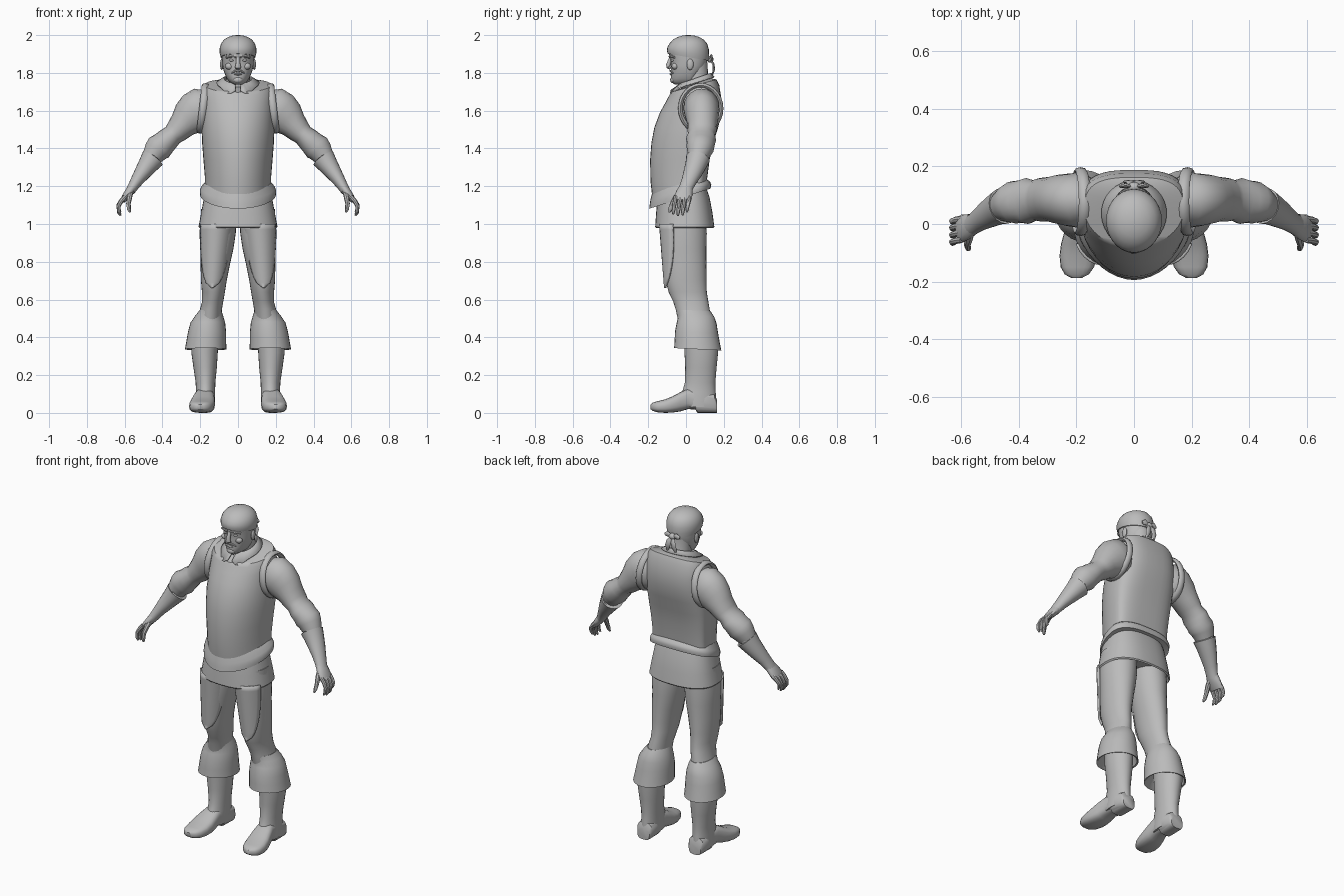
import bpy, bmesh, math
from mathutils import Vector

grey = bpy.data.materials.new("plain grey")
grey.diffuse_color = (0.5, 0.5, 0.5, 1)


def finish(name, bm, mirror=False, solid=0):
    bmesh.ops.recalc_face_normals(bm, faces=bm.faces)
    me = bpy.data.meshes.new(name)
    bm.to_mesh(me)
    bm.free()
    me.materials.append(grey)
    ob = bpy.data.objects.new(name, me)
    bpy.context.collection.objects.link(ob)
    if solid:
        ob.modifiers.new("thickness", 'SOLIDIFY').thickness = solid
    if mirror:
        ob.modifiers.new("mirror", 'MIRROR').use_mirror_merge = False
    return ob


def loft(name, rings, mirror=False, caps=True, loop=False, wrap=True, solid=0):
    """Skin a list of point rings; loop joins the last ring to the first."""
    bm = bmesh.new()
    vs = [[bm.verts.new(p) for p in r] for r in rings]
    n = len(rings[0])
    pairs = list(zip(vs, vs[1:])) + ([(vs[-1], vs[0])] if loop else [])
    for a, b in pairs:
        for i in range(n if wrap else n - 1):
            j = (i + 1) % n
            bm.faces.new((a[i], a[j], b[j], b[i]))
    if caps and wrap and not loop:
        bm.faces.new(vs[0])
        bm.faces.new(vs[-1])
    return finish(name, bm, mirror, solid)


def power(v, p):
    return math.copysign(abs(v) ** p, v)


def ring(z, cx, rx, yf, yb, yc=None, pf=1, pb=1, tilt=0, n=28):
    """Level ring with separate front and back depth, tilted along y."""
    yc = (yf + yb) / 2 if yc is None else yc
    out = []
    for i in range(n):
        t = 2 * math.pi * i / n
        c, s = math.cos(t), math.sin(t)
        p, d = (pb, yb - yc) if s > 0 else (pf, yc - yf)
        y = yc + d * power(s, p)
        out.append(Vector((cx + rx * power(c, p), y, z + tilt * y)))
    return out


def tube(name, stations, ref=(0, 1, 0), mirror=True, loop=False, n=16):
    """Skin along a path of (x, y, z, radius along ref, other radius)."""
    pts = [Vector(s[:3]) for s in stations]
    m, rings = len(pts), []
    for i, s in enumerate(stations):
        a = pts[(i - 1) % m] if loop else pts[max(i - 1, 0)]
        b = pts[(i + 1) % m] if loop else pts[min(i + 1, m - 1)]
        t = (b - a).normalized()
        u = Vector(ref)
        u = (u - t * u.dot(t)).normalized()
        v = t.cross(u)
        rings.append([pts[i] + u * s[3] * math.cos(k * math.tau / n)
                      + v * s[4] * math.sin(k * math.tau / n) for k in range(n)])
    return loft(name, rings, mirror, loop=loop)


def ball(name, loc, size, mirror=False):
    bm = bmesh.new()
    bmesh.ops.create_uvsphere(bm, u_segments=12, v_segments=8, radius=1)
    for v in bm.verts:
        v.co = Vector(loc) + v.co * Vector(size)
    return finish(name, bm, mirror)


# Breastplate: rounded front with a slight keel, flat back
T = [(1.20, .176, -.180, .110, .25), (1.25, .176, -.188, .115, .12),
     (1.34, .183, -.190, .125, 0), (1.43, .190, -.183, .145, 0),
     (1.51, .192, -.168, .170, 0), (1.59, .190, -.138, .188, 0),
     (1.65, .187, -.108, .188, .05), (1.70, .184, -.088, .176, .2),
     (1.72, .172, -.080, .162, .28), (1.726, .105, -.082, .130, .35)]
loft("breastplate", [ring(z, 0, rx, f, b, .05, 1, .68, t, 40) for z, rx, f, b, t in T])

# Flared lower edge of the breastplate, lower at the front
F = [(1.215, .174, -.176, .108, .22), (1.185, .196, -.188, .128, .30),
     (1.165, .202, -.192, .134, .32), (1.145, .200, -.195, .130, .33),
     (1.150, .175, -.165, .110, .33)]
loft("waist_flange", [ring(z, 0, rx, f, b, .02, 1.08, .75, t, 40) for z, rx, f, b, t in F])

# Tunic skirt
S = [(1.20, .165, -.14, .105), (1.14, .180, -.150, .125), (1.06, .195, -.158, .140),
     (.985, .209, -.163, .150), (.978, .203, -.157, .144), (1.02, .185, -.135, .12)]
loft("tunic_skirt", [ring(z, 0, rx, f, b, 0, .85, .8, 0, 36) for z, rx, f, b in S])

# Raised rim round each armhole
rim = []
for k in range(28):
    a = math.tau * k / 28
    rim.append((.186 - .014 * math.sin(a), .078 + .108 * math.cos(a),
                1.612 + .122 * math.sin(a), .02, .012))
tube("armhole_rim", rim, (1, 0, 0), loop=True, n=8)

# Sleeves with gathered folds
tube("sleeve", [(.14, .08, 1.63, .07, .08), (.185, .082, 1.615, .096, .112),
                (.225, .084, 1.59, .092, .112), (.260, .086, 1.56, .086, .098),
                (.293, .086, 1.525, .078, .076), (.325, .084, 1.49, .076, .064),
                (.345, .082, 1.472, .070, .056), (.372, .080, 1.448, .080, .062),
                (.395, .078, 1.425, .074, .066), (.418, .075, 1.405, .074, .073),
                (.435, .070, 1.385, .066, .066), (.462, .06, 1.345, .05, .05)], n=20)

# Gauntlet with flared open cuff
tube("gauntlet", [(.475, .056, 1.325, .05, .046), (.449, .064, 1.352, .058, .056),
                  (.452, .063, 1.347, .064, .063), (.475, .053, 1.315, .057, .054),
                  (.505, .036, 1.273, .050, .044), (.535, .017, 1.230, .041, .034),
                  (.556, .002, 1.197, .037, .028), (.57, -.006, 1.175, .038, .025)], n=18)

# Hand: palm, four curled fingers and thumb
tube("palm", [(.553, .002, 1.20, .034, .026), (.575, -.008, 1.17, .043, .024),
              (.596, -.015, 1.143, .048, .020), (.61, -.018, 1.122, .044, .013)], n=14)
for i, (y, drop) in enumerate([(-.055, 0), (-.030, .008), (-.005, .004), (.018, -.012)]):
    tube(f"finger_{i + 1}", [(.598, y, 1.145, .011, .012), (.618, y - .003, 1.122, .0115, .012),
                             (.633, y - .008, 1.095 - drop * .5, .0105, .0105),
                             (.631, y - .012, 1.068 - drop, .0095, .009),
                             (.622, y - .013, 1.052 - drop, .005, .005)], n=8)
tube("thumb", [(.567, -.022, 1.175, .016, .015), (.574, -.052, 1.143, .015, .014),
               (.580, -.073, 1.108, .012, .012), (.577, -.084, 1.077, .011, .010),
               (.572, -.088, 1.062, .005, .005)], n=8)

# Trouser legs
L = [(1.08, .100, .095, -.12, .10), (.95, .108, .096, -.125, .110),
     (.87, .112, .088, -.12, .108), (.78, .121, .077, -.115, .108),
     (.70, .128, .068, -.108, .108), (.64, .130, .061, -.092, .110),
     (.59, .134, .056, -.068, .118), (.55, .143, .058, -.055, .125),
     (.48, .150, .06, -.04, .135)]
loft("trouser_leg", [ring(z, cx, rx, f, b) for z, cx, rx, f, b in L], True)

# Tongue-shaped thigh guards
rows = []
for k in range(13):
    v = k / 12
    w = 1.05 * math.sqrt(max(1 - v ** 3, .002))
    cx, rx, ry = .113 + .023 * v, .103 - .03 * v, .143 - .027 * v
    rows.append([Vector((cx + rx * math.sin(w * (j / 5 - 1)),
                         -ry * math.cos(w * (j / 5 - 1)), 1.0 - .34 * v)) for j in range(11)])
loft("thigh_guard", rows, True, wrap=False, solid=.012)

# Turned-down boot cuffs
C = [(.545, .146, .058, -.05, .13), (.515, .153, .075, -.04, .15),
     (.48, .160, .092, -.048, .162), (.43, .164, .101, -.058, .170),
     (.385, .168, .105, -.06, .178), (.340, .171, .110, -.063, .187),
     (.343, .171, .102, -.055, .178), (.40, .172, .075, -.01, .165)]
loft("boot_cuff", [ring(z, cx, rx, f, b, tilt=-.05) for z, cx, rx, f, b in C], True)

# Boot shafts
B = [(.40, .176, .073, -.01, .172), (.32, .177, .070, -.008, .170),
     (.24, .174, .062, -.004, .162), (.16, .172, .052, -.006, .155),
     (.11, .172, .051, -.02, .157), (.06, .174, .052, -.04, .162), (.03, .174, .05, -.03, .162)]
loft("boot_shaft", [ring(z, cx, rx, f, b) for z, cx, rx, f, b in B], True)


# Boot feet: flat-soled sections from heel to toe
def sole_section(y, cx, hw, z0, z1):
    return [Vector((cx + hw * power(math.cos(k * math.tau / 20), .7), y,
                    (z0 + z1) / 2 + (z1 - z0) / 2 * power(math.sin(k * math.tau / 20), .7)))
            for k in range(20)]


P = [(.163, .172, .040, .0, .07), (.15, .172, .049, .0, .10), (.06, .174, .050, .0, .12),
     (.05, .174, .049, .018, .125), (.01, .178, .052, .020, .128), (-.03, .183, .060, .008, .11),
     (-.07, .188, .066, .002, .088), (-.11, .193, .066, .0, .072), (-.15, .197, .058, .003, .062),
     (-.175, .199, .042, .010, .055), (-.188, .20, .018, .02, .044)]
loft("boot_foot", [sole_section(*p) for p in P], True)

# Neck and head
tube("neck", [(0, .07, 1.70, .07, .07), (0, .055, 1.78, .062, .062),
              (0, .05, 1.85, .064, .064)], mirror=False, n=20)
H = [(1.738, .026, -.060, .01), (1.752, .046, -.076, .035), (1.77, .059, -.080, .055),
     (1.79, .068, -.079, .078), (1.815, .077, -.079, .096), (1.84, .082, -.082, .108),
     (1.865, .084, -.080, .113), (1.885, .086, -.088, .115), (1.91, .087, -.090, .115),
     (1.94, .08, -.08, .105)]
loft("head", [ring(z, 0, rx, f, b, .02, .9, 1) for z, rx, f, b in H])

# Facial features
tube("nose", [(0, -.078, 1.890, .010, .008), (0, -.086, 1.865, .010, .010),
              (0, -.094, 1.842, .013, .012), (0, -.095, 1.830, .016, .010),
              (0, -.082, 1.822, .012, .006)], (1, 0, 0), False, n=10)
tube("brow", [(.010, -.084, 1.886, .009, .007), (.035, -.080, 1.889, .009, .008),
              (.062, -.061, 1.882, .008, .006)], n=8)
ball("eye", (.034, -.071, 1.867), (.013, .010, .007), True)
ball("cheek", (.046, -.058, 1.835), (.022, .018, .018), True)
tube("moustache", [(0, -.082, 1.812, .006, .005), (.018, -.079, 1.809, .007, .006),
                   (.036, -.067, 1.797, .004, .004)], n=8)
ball("lower_lip", (0, -.078, 1.793), (.021, .009, .006))
ball("chin", (0, -.07, 1.763), (.026, .014, .017))
ball("ear", (.086, .022, 1.845), (.009, .018, .030), True)

# Head scarf with a knot and hanging tails at the nape
K = [(1.885, .086, -.088, .112, -.17), (1.885, .092, -.097, .120, -.17),
     (1.905, .097, -.101, .122, -.12), (1.93, .097, -.099, .121, -.05),
     (1.955, .090, -.088, .112, 0), (1.976, .074, -.069, .094, 0),
     (1.990, .052, -.044, .07, 0), (1.998, .026, -.016, .042, 0), (2.0, .006, .007, .019, 0)]
loft("head_scarf", [ring(z, 0, rx, f, b, .012, tilt=t) for z, rx, f, b, t in K])
ball("scarf_knot", (0, .128, 1.872), (.024, .018, .018))
tube("scarf_loop", [(.008, .13, 1.874, .006, .010), (.03, .134, 1.882, .008, .017),
                    (.048, .130, 1.874, .005, .010)], n=8)
tube("scarf_tail", [(.005, .130, 1.87, .006, .008), (.014, .146, 1.845, .006, .016),
                    (.022, .147, 1.815, .006, .016), (.027, .138, 1.785, .003, .005)], n=8)

# Folded shirt collar, open in front with two drooping points
steps, inner, fold, outer = 30, [], [], []
for k in range(steps + 1):
    a = -math.pi / 2 + .14 + (math.tau - .28) * k / steps
    c, s = math.cos(a), math.sin(a)
    point = math.exp(-((abs(abs(a - math.pi / 2) - math.pi) - .5) / .3) ** 2)
    inner.append(Vector((.062 * c, .055 + .066 * s, 1.715 + .02 * s)))
    fold.append(Vector((.074 * c, .05 + .082 * s, 1.772 + .028 * s)))
    outer.append(Vector((.114 * c, .036 + (.115 + .016 * point) * s,
                         1.748 + .032 * s - .03 * point)))
loft("shirt_collar", [inner, fold, outer], wrap=False, solid=.008)

# Smooth shading with sharp edges kept
for ob in bpy.data.objects:
    ob.select_set(True)
    bpy.context.view_layer.objects.active = ob
bpy.ops.object.shade_smooth_by_angle(angle=math.radians(42))
